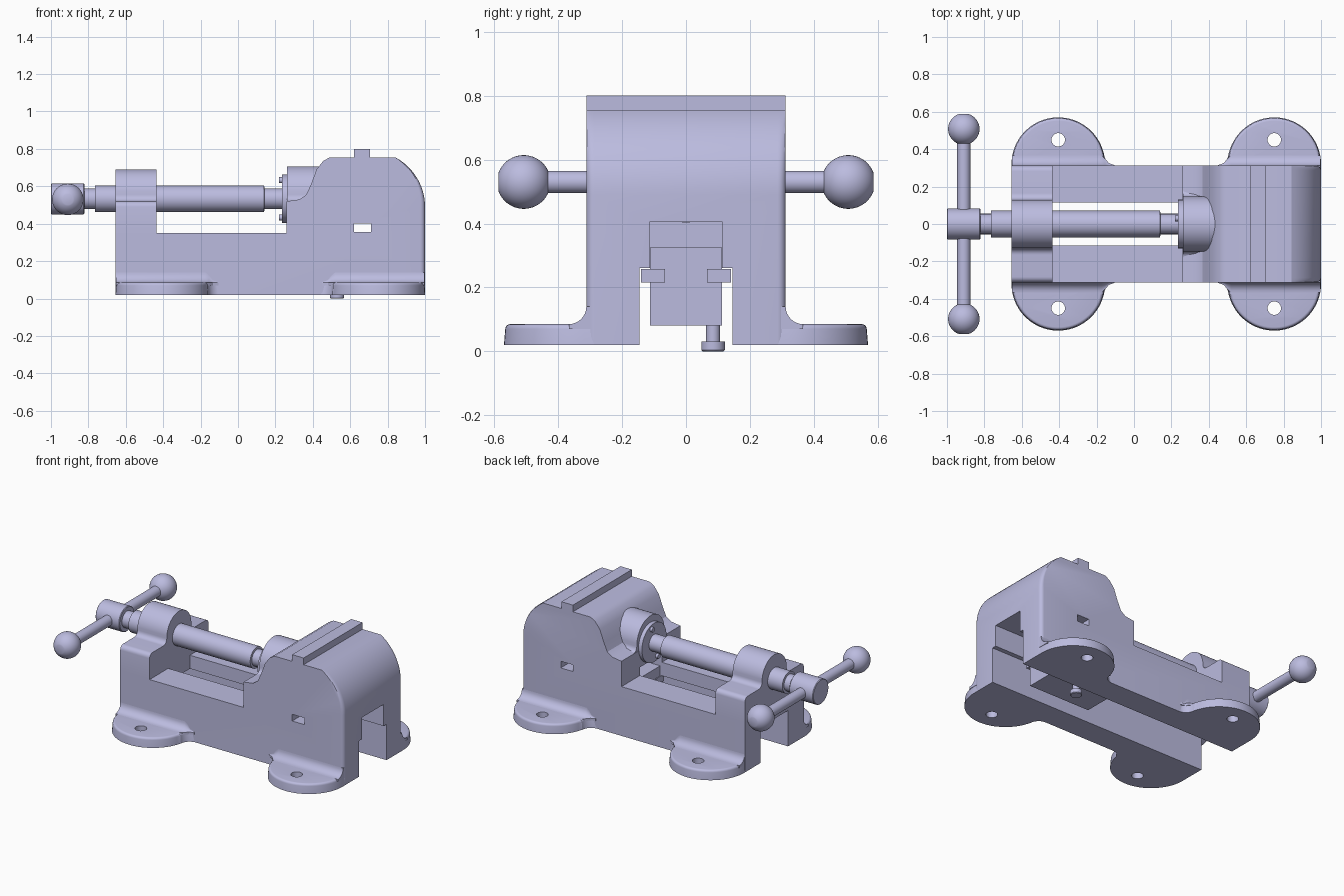
import bpy, bmesh
from math import sin, cos, pi, radians
from mathutils import Vector

cube = bpy.data.objects.get("Cube")
if cube:
    bpy.data.objects.remove(cube, do_unlink=True)

paint = bpy.data.materials.new("lavender_grey")
paint.use_nodes = True
COLOUR = (0.5, 0.5, 0.74, 1)
paint.diffuse_color = COLOUR
paint.node_tree.nodes["Principled BSDF"].inputs["Base Color"].default_value = COLOUR

AXIS_Z = 0.533   # screw height
WIDTH = 0.312    # half width of the body
FLOOR, FOOT_TOP = 0.02, 0.085
QUARTER = [radians(a) for a in (0, 22, 45, 68, 90)]


def arc(cx, cy, r, a0, a1, n=12):
    angles = [radians(a0 + (a1 - a0) * i / n) for i in range(n + 1)]
    return [(cx + r * cos(a), cy + r * sin(a)) for a in angles]


def loft(name, sections, axis, centre=(0, 0, 0)):
    """Closed solid through (position, outline) sections along an axis."""
    place = {"x": lambda a, b, t: (t, a, b),
             "y": lambda a, b, t: (a, t, b),
             "z": lambda a, b, t: (a, b, t)}[axis]
    bm = bmesh.new()
    rings = [[bm.verts.new(Vector(place(a, b, t)) + Vector(centre)) for a, b in pts]
             for t, pts in sections]
    for low, high in zip(rings, rings[1:]):
        for i in range(len(low)):
            j = (i + 1) % len(low)
            bm.faces.new((low[i], low[j], high[j], high[i]))
    bm.faces.new(rings[0])
    bm.faces.new(rings[-1])
    bmesh.ops.recalc_face_normals(bm, faces=bm.faces)
    mesh = bpy.data.meshes.new(name)
    bm.to_mesh(mesh)
    bm.free()
    mesh.materials.append(paint)
    ob = bpy.data.objects.new(name, mesh)
    bpy.context.collection.objects.link(ob)
    return ob


def box(name, x, y, z):
    pts = [(x[0], y[0]), (x[1], y[0]), (x[1], y[1]), (x[0], y[1])]
    return loft(name, [(z[0], pts), (z[1], pts)], "z")


def lathe(name, profile, centre, axis, n=40):
    """Turned part from (position, radius) pairs along an axis."""
    return loft(name, [(t, arc(0, 0, r, 0, 360, n)[:-1]) for t, r in profile], axis, centre)


def cut(target, tool):
    mod = target.modifiers.new("cut", "BOOLEAN")
    mod.operation, mod.solver, mod.object = "DIFFERENCE", "EXACT", tool
    bpy.context.view_layer.objects.active = target
    bpy.ops.object.modifier_apply(modifier=mod.name)
    bpy.data.objects.remove(tool, do_unlink=True)


def hump(name, x0, x1, r, side):
    """Rounded housing around the screw, blending into a flat shoulder."""
    side = side + arc(r + 0.035, 0.555, 0.035, 270, 180, 6) + arc(0, 0.56, r, 6, 90, 14)
    outline = side + [(-y, z) for y, z in side[-2::-1]]
    return loft(name, [(x0, outline), (x1, outline)], "x")


def body_outline(inset):
    """Side profile; the inset pulls in the outer end and fades along its curve."""
    curve = []
    for i in range(15):
        a, r = radians(62 * i / 14), 0.3 - inset * (1 - i / 14)
        curve.append((0.7 + r * cos(a), 0.49 + r * sin(a)))
    slope = [(0.49, 0.755), (0.455, 0.735), (0.42, 0.69), (0.39, 0.61),
             (0.365, 0.555), (0.33, 0.53), (0.26, 0.52)]
    return ([(-0.655, FLOOR), (1 - inset, FLOOR)] + curve + slope
            + [(0.26, 0.35), (-0.655, 0.35)])


# Cast body: rails and the tall rounded jaw, with softened outer edges
half = [(WIDTH - 0.025 * (1 - sin(q)), 0.025 * (1 - cos(q))) for q in QUARTER]
layers = [(-y, i) for y, i in reversed(half)] + half
body = loft("vise_body", [(y, body_outline(i)) for y, i in layers], "y")

# Lower channel, slide slot and cross window
cut(body, box("channel", (-0.8, 1.1), (-0.145, 0.145), (-0.1, 0.26)))
cut(body, box("slot", (-0.437, 1.1), (-0.115, 0.115), (0.2, 0.405)))
cut(body, box("window", (0.62, 0.71), (-0.5, 0.5), (0.355, 0.4)))

# Screw housings and the ridge on the jaw
hump("end_jaw", -0.655, -0.437, 0.13,
     [(WIDTH, 0.35)] + arc(WIDTH - 0.03, 0.49, 0.03, 0, 90, 5))
hump("jaw_boss", 0.262, 0.48, 0.147, [(0.25, 0.41), (0.25, 0.52)])
box("top_ridge", (0.62, 0.705), (-WIDTH, WIDTH), (0.75, 0.8))


def foot_outline(cx, s, m, inset):
    pts = [(inset - 0.25, 0.28)] + arc(0, 0.32, 0.25 - inset, 180, 14, 32)
    pts += arc(0.31, WIDTH + 0.065, 0.065 + inset, 180, 270, 8) + [(0.31, 0.28)]
    return [(cx + s * x, m * y) for x, y in pts]


def root_outline(m, r):
    pts = [(0.28, 0.07), (WIDTH + r, 0.07)]
    pts += arc(WIDTH + r, FOOT_TOP + r, r, 270, 180, 8) + [(0.28, FOOT_TOP + r)]
    return [(m * y, z) for y, z in pts]


# Four mounting feet with bolt holes and blended roots
for cx, s, end in ((-0.405, 1, "handle_end"), (0.75, -1, "jaw_end")):
    for m, side in ((1, "back"), (-1, "front")):
        rim = [(FOOT_TOP - 0.015 * (1 - sin(q)), 0.004 + 0.015 * (1 - cos(q)))
               for q in QUARTER]
        foot = loft(f"{side}_{end}_foot",
                    [(z, foot_outline(cx, s, m, i)) for z, i in [(FLOOR, 0)] + rim], "z")
        cut(foot, lathe("hole", [(-0.1, 0.036), (0.2, 0.036)], (cx, m * 0.45, 0), "z", 24))
        taper = ((-0.248, 0.055), (0.23, 0.055), (0.25, 0.038), (0.27, 0.014), (0.3, 0.003))
        loft(f"{side}_{end}_foot_root",
             [(cx + s * x, root_outline(m, r)) for x, r in taper], "x")

# Slide block with keys and its clamping bolt
box("slide_block", (0.27, 0.73), (-0.112, 0.112), (0.08, 0.325))
for m, side in ((1, "back"), (-1, "front")):
    ys = sorted((m * 0.065, m * 0.141))
    box(side + "_slide_key", (0.265, 0.735), ys, (0.215, 0.258))
lathe("clamp_bolt", [(0, 0.033), (0.004, 0.037), (0.03, 0.037), (0.031, 0.022),
                     (0.1, 0.022)], (0.53, 0.085, 0), "z", 24)

# Lead screw with stepped ends, and the hub that carries the handle
lathe("lead_screw", [(-0.85, 0.055), (-0.765, 0.055), (-0.764, 0.071),
                     (0.14, 0.071), (0.141, 0.055), (0.24, 0.055)],
      (0, 0, AXIS_Z), "x")
lathe("handle_hub", [(-1, 0.079), (-0.996, 0.083), (-0.826, 0.083), (-0.822, 0.079)],
      (0, 0, AXIS_Z), "x")

# Retaining plate on the jaw face with two small screws
lathe("retaining_plate", [(0.236, 0.13), (0.27, 0.13)], (0, 0, AXIS_Z), "x")
for m, side in ((1, "upper"), (-1, "lower")):
    lathe(side + "_plate_screw", [(0.22, 0.016), (0.24, 0.016)],
          (0, m * 0.03, AXIS_Z + m * 0.1), "x", 16)

# Cross handle with ball ends, each ball flattened at its tip
lathe("handle_bar", [(-0.5, 0.035), (0.5, 0.035)], (-0.91, 0, 0.53), "y")
ball = [(-0.084 * cos(radians(a)), 0.084 * sin(radians(a))) for a in range(20, 161, 5)]
for m, side in ((1, "back"), (-1, "front")):
    lathe(side + "_handle_ball", [(m * (0.508 + t), r) for t, r in ball],
          (-0.91, 0, 0.53), "y")

# Smooth curved surfaces while keeping crisp edges
bpy.context.view_layer.update()
for ob in bpy.data.objects:
    if ob.type == "MESH" and paint.name in ob.data.materials:
        ob.select_set(True)
bpy.context.view_layer.objects.active = body
bpy.ops.object.shade_smooth_by_angle(angle=radians(30))
